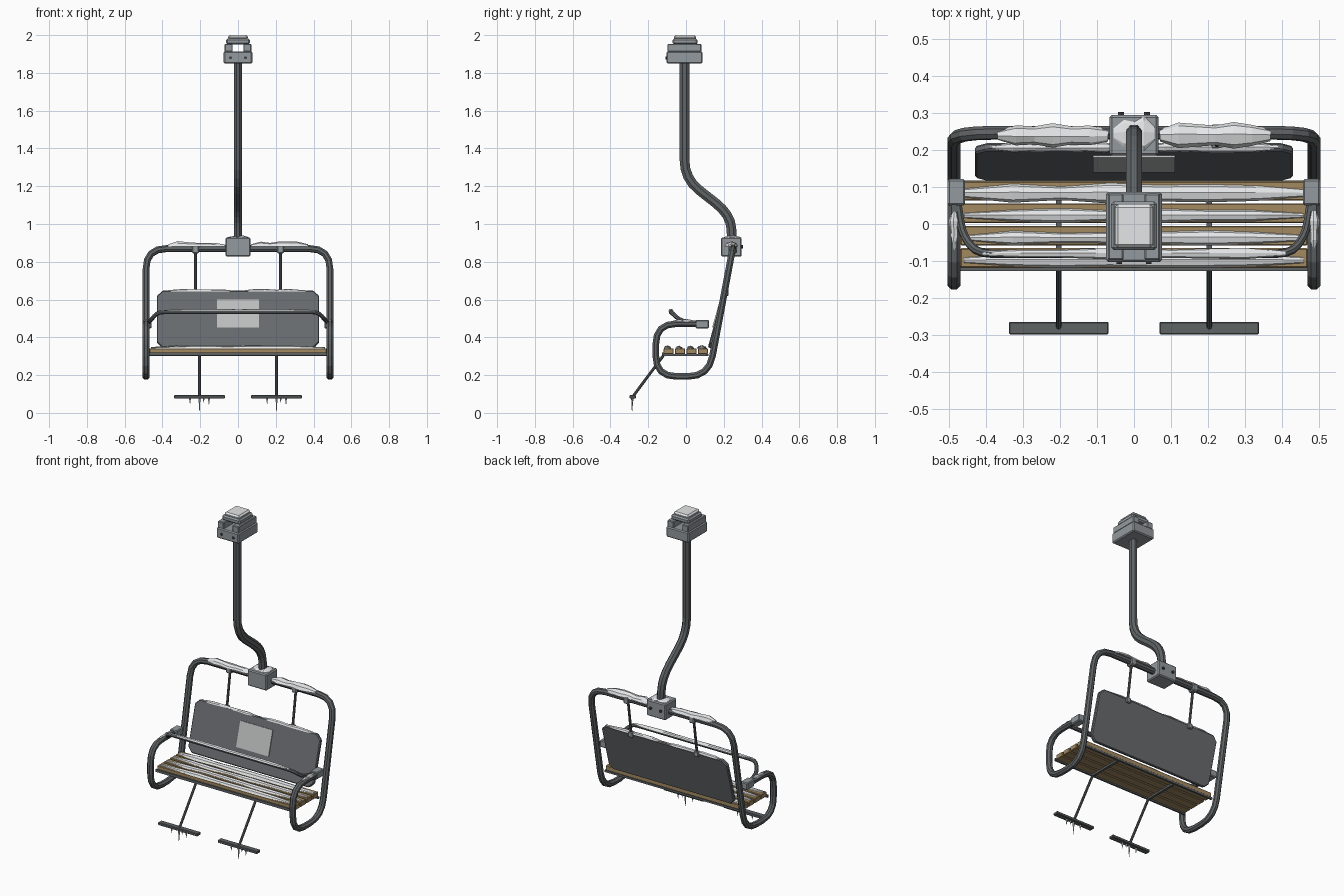
import bpy, bmesh, random
from math import sin, cos, pi
from mathutils import Vector, Matrix

cube = bpy.data.objects.get("Cube")
if cube:
    bpy.data.objects.remove(cube, do_unlink=True)
random.seed(4)


def material(name, r, g, b):
    m = bpy.data.materials.new(name)
    m.use_nodes = True
    m.diffuse_color = (r, g, b, 1)
    shader = next(n for n in m.node_tree.nodes if n.type == 'BSDF_PRINCIPLED')
    shader.inputs["Base Color"].default_value = (r, g, b, 1)
    return m


STEEL = material("dark steel", .115, .125, .13)
METAL = material("cast grey metal", .29, .32, .34)
PANEL = material("charcoal panel", .14, .15, .16)
WOOD = material("seat wood", .36, .25, .12)
SNOW = material("snow", .78, .79, .8)
SIGN = material("pale sign", .52, .53, .53)
BOLT = material("bolt black", .05, .05, .055)


def finish(name, bm, mat, bevel=0):
    bmesh.ops.recalc_face_normals(bm, faces=bm.faces)
    mesh = bpy.data.meshes.new(name)
    bm.to_mesh(mesh)
    bm.free()
    mesh.materials.append(mat)
    ob = bpy.data.objects.new(name, mesh)
    bpy.context.collection.objects.link(ob)
    if bevel:
        mod = ob.modifiers.new("bevel", 'BEVEL')
        mod.width, mod.segments = bevel, 1
    return ob


def box(name, centre, size, mat, bevel=0):
    bm = bmesh.new()
    bmesh.ops.create_cube(bm, size=1)
    bmesh.ops.scale(bm, vec=size, verts=bm.verts)
    bmesh.ops.translate(bm, vec=centre, verts=bm.verts)
    return finish(name, bm, mat, bevel)


def cone(name, a, b, r1, r2, sides, mat):
    a, b = Vector(a), Vector(b)
    bm = bmesh.new()
    turn = (b - a).to_track_quat('Z', 'Y').to_matrix().to_4x4()
    bmesh.ops.create_cone(bm, cap_ends=True, segments=sides, radius1=r1, radius2=r2,
                          depth=(b - a).length, matrix=Matrix.Translation((a + b) / 2) @ turn)
    return finish(name, bm, mat)


def rounded(points, setback, steps=4):
    """Replace each inner corner of a path with a short curve."""
    p = [Vector(q) for q in points]
    out = [p[0]]
    for before, c, after in zip(p, p[1:], p[2:]):
        a = c + (before - c).normalized() * min(setback, (before - c).length * .48)
        b = c + (after - c).normalized() * min(setback, (after - c).length * .48)
        for i in range(steps + 1):
            t = i / steps
            out.append(a * (1 - t) ** 2 + c * 2 * t * (1 - t) + b * t * t)
    return out + [p[-1]]


def mirrored(half):
    """Continue a path that ends at x = 0 onto the other side."""
    return half + [(-x, y, z) for x, y, z in reversed(half[:-1])]


def tube(name, path, radius, mat, sides=8):
    """Sweep a polygon along a path, carrying its orientation along."""
    bm = bmesh.new()
    rings = []
    tangent = (path[1] - path[0]).normalized()
    side = tangent.orthogonal().normalized()
    for i, p in enumerate(path):
        ahead = path[min(i + 1, len(path) - 1)] - path[max(i - 1, 0)]
        new = ahead.normalized()
        side = tangent.rotation_difference(new) @ side
        tangent = new
        up = tangent.cross(side)
        angles = [(k + .5) * 2 * pi / sides for k in range(sides)]
        rings.append([bm.verts.new(p + radius * (side * cos(t) + up * sin(t))) for t in angles])
    for r, s in zip(rings, rings[1:]):
        for k in range(sides):
            bm.faces.new((r[k], r[k - 1], s[k - 1], s[k]))
    bm.faces.new(rings[0])
    bm.faces.new(rings[-1])
    return finish(name, bm, mat)


def snow_strip(name, start, end, half_width, height, stations=7):
    """Uneven faceted drift lying between two points."""
    start, end = Vector(start), Vector(end)
    across = Vector((0, 0, 1)).cross((end - start).normalized())
    bm = bmesh.new()
    rings = []
    for i in range(stations):
        tip = .45 if i in (0, stations - 1) else 1
        w = half_width * tip * random.uniform(.7, 1.1)
        h = height * tip * random.uniform(.65, 1.05)
        p = start.lerp(end, i / (stations - 1))
        profile = ((-w, 0), (-.7 * w, .7 * h), (.1 * w, h), (.75 * w, .6 * h), (w, 0))
        rings.append([bm.verts.new(p + across * u + Vector((0, 0, v))) for u, v in profile])
    for r, s in zip(rings, rings[1:]):
        for k in range(len(r)):
            bm.faces.new((r[k], r[k - 1], s[k - 1], s[k]))
    bm.faces.new(rings[0])
    bm.faces.new(rings[-1])
    return finish(name, bm, SNOW)


# Cable grip with an open slot for the rope
box("grip_base", (0, -.008, 1.882), (.152, .19, .064), METAL, .006)
for s in (-1, 1):
    box("grip_cheek", (s * .05, -.008, 1.932), (.042, .18, .042), METAL, .004)
    cone("grip_bolt", (s * .04, -.1, 1.88), (s * .04, -.108, 1.88), .008, .008, 6, BOLT)
box("grip_roof", (0, -.005, 1.966), (.125, .132, .032), METAL, .008)
box("grip_snow", (0, -.005, 1.988), (.104, .118, .024), SNOW, .009)

# Hanger arm
arm = tube("hanger_arm", rounded([(0, -.008, 1.87), (0, -.008, 1.24), (0, .235, 1.05),
                                  (0, .245, .9)], .1), .028, STEEL)
arm.scale.x = .82

# Clamp block joining arm and frame
box("clamp_block", (0, .24, .878), (.132, .11, .1), METAL, .006)
snow_strip("clamp_snow", (-.055, .245, .927), (.055, .245, .927), .045, .012, 5)
for s in (-1, 1):
    cone("clamp_bolt", (s * .035, .29, .88), (s * .035, .303, .88), .009, .009, 6, BOLT)

# Main frame in one bent tube: armrest, side loop, upright, top bar
X = .487
frame = [(X, .07, .472), (X, -.16, .472), (X, -.16, .193), (X, .12, .193),
         (X, .247, .87), (0, .247, .87)]
tube("main_frame", rounded(mirrored(frame), .11), .019, STEEL)

# Safety bar
guard = [(.48, .07, .475), (.464, -.03, .488), (.425, -.08, .534), (0, -.08, .534)]
tube("safety_bar", rounded(mirrored(guard), .035, 3), .0115, STEEL)
snow_strip("safety_bar_snow", (-.41, -.08, .541), (.41, -.08, .541), .014, .01, 9)

# Seat slats, each carrying some snow
for i in range(4):
    y = -.092 + i * .0605
    box("seat_slat", (0, y, .326), (.94, .053, .03), WOOD, .003)
    w = .026 if i == 3 else .019
    snow_strip("slat_snow", (-.46, y - .006, .34), (.46, y - .006, .34), w, .018, 8)
box("seat_front_bar", (0, -.122, .312), (.95, .01, .016), STEEL)
box("seat_back_bar", (0, .112, .306), (.95, .012, .012), STEEL)

# Backrest panel with cut corners, leaning back
bm = bmesh.new()
W, H, C = .43, .156, .03
outline = [(-W + C, -H), (W - C, -H), (W, -H + C), (W, H - C),
           (W - C, H), (-W + C, H), (-W, H - C), (-W, -H + C)]
face = bm.faces.new([bm.verts.new((x, -.011, z)) for x, z in outline])
grown = bmesh.ops.extrude_face_region(bm, geom=[face])["geom"]
bmesh.ops.translate(bm, vec=(0, .022, 0),
                    verts=[v for v in grown if isinstance(v, bmesh.types.BMVert)])
lean = Matrix.Translation((0, .168, .495)) @ Matrix.Rotation(-.27, 4, 'X')
finish("backrest", bm, PANEL, .005).matrix_world = lean
box("backrest_sign", (0, -.0135, .029), (.222, .006, .154), SIGN).matrix_world = lean

for s in (-1, 1):
    # Armrest bracket and snow
    box("armrest_bracket", (s * .481, .086, .47), (.048, .072, .044), METAL, .005)
    snow_strip("armrest_snow", (s * X, -.07, .482), (s * X, .035, .486), .014, .013, 5)

    # Backrest hanger rods with clamps
    x = s * .225
    cone("backrest_rod", (x, .247, .87), (x, .212, .63), .0075, .0075, 8, STEEL)
    box("rod_top_clamp", (x, .247, .866), (.035, .044, .044), METAL, .005)
    box("rod_bottom_clamp", (x, .214, .637), (.032, .022, .034), METAL, .004)

    # Drifts on the top bar and the backrest edge
    snow_strip("top_bar_snow", (s * .07, .24, .882), (s * .37, .24, .882), .034, .026)
    snow_strip("backrest_snow", (s * .02, .207, .642), (s * .39, .207, .642), .013, .014)

    # Footrest with icicles
    x = s * .204
    box("seat_support", (x, -.002, .306), (.014, .24, .012), STEEL)
    cone("footrest_rod", (x, -.115, .31), (x, -.284, .083), .0075, .0075, 8, STEEL)
    box("footrest_bar", (x, -.282, .085), (.27, .034, .017), STEEL, .003)
    for dx, tip in ((-.05, .045), (0, 0), (.05, .04), (.022, .055)):
        cone("icicle", (x + dx, -.284, .08), (x + dx, -.286, tip), .0065, .0005, 6, SNOW)
